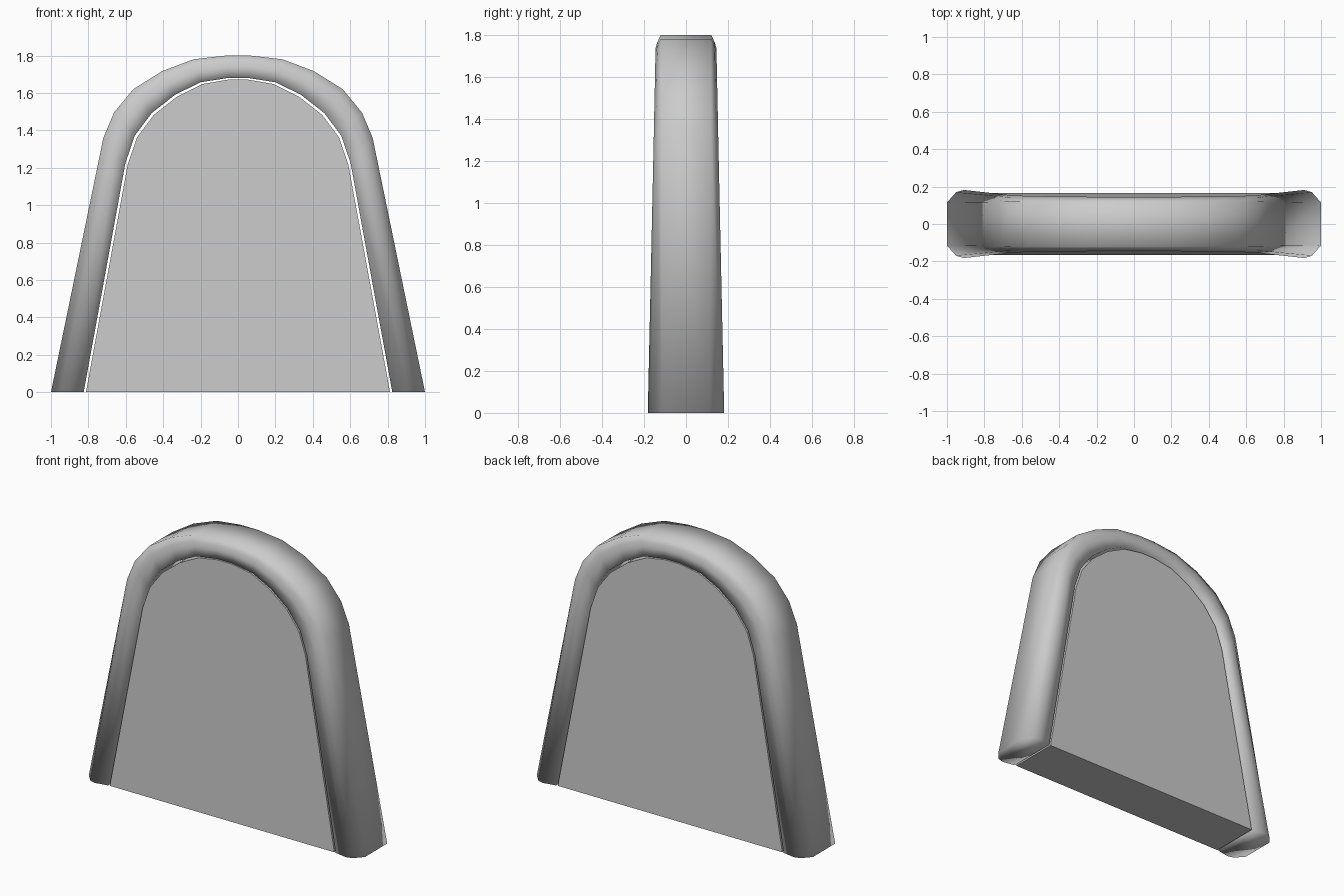
import bpy

if "Cube" in bpy.data.objects:
    bpy.data.objects.remove(bpy.data.objects["Cube"])

# Right half of the arch, bottom to top: outer and inner edge (x, z)
OUTER = [(1.0, 0), (0.72, 1.36), (0.663, 1.495), (0.56, 1.62),
         (0.405, 1.717), (0.238, 1.78), (0.065, 1.80)]
INNER = [(0.825, 0), (0.602, 1.225), (0.552, 1.372), (0.462, 1.492),
         (0.337, 1.59), (0.202, 1.657), (0.055, 1.68)]
# Cross-section: position from outer to inner edge, half depth at base and at top
SECTION = [(0, 0.115, 0.12), (0.28, 0.17, 0.136),
           (0.52, 0.182, 0.145), (1, 0.167, 0.141)]


def mirrored(half):
    return half + [(-x, z) for x, z in reversed(half)]


def make_object(name, verts, faces, smooth):
    mesh = bpy.data.meshes.new(name)
    mesh.from_pydata(verts, [], faces)
    for p in mesh.polygons:
        p.use_smooth = smooth
    obj = bpy.data.objects.new(name, mesh)
    bpy.context.collection.objects.link(obj)
    return obj


def mix(a, b, t):
    return a + (b - a) * t


# Rounded arch frame, tapering toward the top
verts, faces = [], []
for (ox, oz), (ix, iz) in zip(mirrored(OUTER), mirrored(INNER)):
    side = [(mix(ox, ix, t), mix(base, top, oz / 1.8), mix(oz, iz, t))
            for t, base, top in SECTION]
    verts += [(x, -y, z) for x, y, z in side]
    verts += [(x, y, z) for x, y, z in reversed(side)]
n, rings = 2 * len(SECTION), 2 * len(OUTER)
for r in range(rings - 1):
    for k in range(n):
        a, b = r * n + k, r * n + (k + 1) % n
        faces.append((a, a + n, b + n, b))
faces.append(tuple(range(n)))
faces.append(tuple(reversed(range((rings - 1) * n, rings * n))))
make_object("arch_frame", verts, faces, True)

# Flat-shaded panel inside the frame, with a thin gap around it
outline = mirrored([(x - 0.012 if x > 0.1 else x, max(0, z - 0.009)) for x, z in INNER])
m = len(outline)
verts = []
for s in (-1, 1):
    verts += [(x, s * mix(0.165, 0.136, z / 1.67), z) for x, z in outline]
faces = [tuple(range(m - 1, -1, -1)), tuple(range(m, 2 * m))]
for i in range(m):
    j = (i + 1) % m
    faces.append((i, j, j + m, i + m))
panel = make_object("inner_panel", verts, faces, False)

# Consistent outward normals
import bmesh
for obj in bpy.context.collection.objects:
    bm = bmesh.new()
    bm.from_mesh(obj.data)
    bmesh.ops.recalc_face_normals(bm, faces=bm.faces)
    bm.to_mesh(obj.data)
    bm.free()
